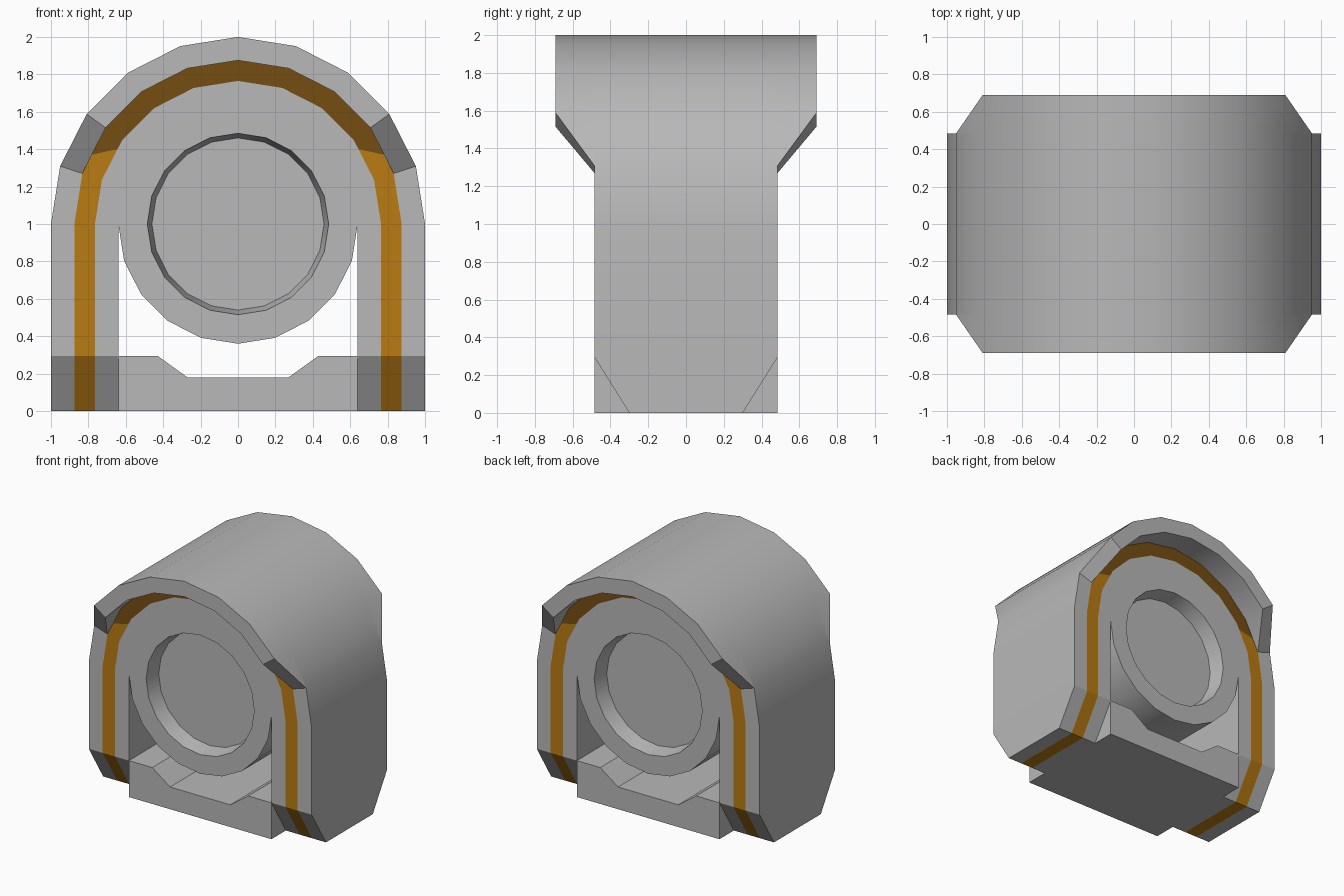
import bpy, bmesh, math

if "Cube" in bpy.data.objects:
    bpy.data.objects.remove(bpy.data.objects["Cube"])

D = 0.485          # half depth of the body
HOOD_D = 0.69      # half depth of the hood
CZ = 1.0           # height of the arch centre
STEP = math.radians(18)


def material(name, rgb):
    m = bpy.data.materials.new(name)
    m.diffuse_color = (*rgb, 1)
    m.use_nodes = True
    m.node_tree.nodes["Principled BSDF"].inputs["Base Color"].default_value = m.diffuse_color
    return m


GREY = material("grey", (0.48, 0.48, 0.48))
ORANGE = material("orange", (0.49, 0.20, 0.006))
DARK = material("dark_orange", (0.18, 0.075, 0.006))


def finish(name, bm, mats):
    bmesh.ops.remove_doubles(bm, verts=bm.verts, dist=1e-5)
    bmesh.ops.recalc_face_normals(bm, faces=bm.faces)
    me = bpy.data.meshes.new(name)
    bm.to_mesh(me)
    bm.free()
    for m in mats:
        me.materials.append(m)
    ob = bpy.data.objects.new(name, me)
    bpy.context.collection.objects.link(ob)
    bpy.ops.object.select_all(action='DESELECT')
    ob.select_set(True)
    bpy.context.view_layer.objects.active = ob
    bpy.ops.object.shade_smooth_by_angle(angle=math.radians(30))
    return ob


def polar(r, i):
    return r * math.cos(i * STEP), CZ + r * math.sin(i * STEP)


# Arch: nested horseshoe paths joined into bands, columns chamfered at the foot
def arch_path(r, split):
    a, b = polar(r, 1), polar(r, 2)
    mid = [p + (q - p) * split for p, q in zip(a, b)]
    half = [(r, 0, 0.30), (r, 0.295, D), (r, CZ, D), (*a, D), (*mid, D), (*b, D),
            (*polar(r, 3), D), (*polar(r, 4), D)]
    return half + [(0, CZ + r, D)] + [(-x, z, y) for x, z, y in reversed(half)]


bm = bmesh.new()
paths = [arch_path(0.64, 0.77), arch_path(0.765, 0.77),
         arch_path(0.875, 0.41), arch_path(1.0, 0.41)]
grid = [[[bm.verts.new((x, s * y, z)) for x, z, y in p] for p in paths] for s in (-1, 1)]
n = len(paths[0])
for i in range(n - 1):
    for k in range(3):
        for g in grid:
            f = bm.faces.new((g[k][i], g[k][i + 1], g[k + 1][i + 1], g[k + 1][i]))
            if k == 1:
                f.material_index = 2 if f.calc_center_median().z > 1.38 else 1
    for k in (0, 3):
        bm.faces.new((grid[0][k][i], grid[0][k][i + 1], grid[1][k][i + 1], grid[1][k][i]))
for i in (0, n - 1):                      # column undersides
    for k in range(3):
        f = bm.faces.new((grid[0][k][i], grid[0][k + 1][i], grid[1][k + 1][i], grid[1][k][i]))
        f.material_index = 1 if k == 1 else 0
finish("arch", bm, [GREY, ORANGE, DARK])

# Hoods: projecting rims over the front and back, tapering into the arch at both ends
for side, name in ((-1, "front_hood"), (1, "back_hood")):
    bm = bmesh.new()
    rows = []
    for i in range(1, 10):
        out = D if i in (1, 9) else HOOD_D
        rows.append([bm.verts.new((polar(r, i)[0], side * y, polar(r, i)[1]))
                     for r, y in ((0.875, D), (0.875, out), (1.0, out), (1.0, D))])
    # the end sections collapse onto the body face
    bmesh.ops.remove_doubles
    for a, b in zip(rows, rows[1:]):
        for j in range(4):
            bm.faces.new((a[j], a[(j + 1) % 4], b[(j + 1) % 4], b[j]))
    finish(name, bm, [GREY])

# Barrel: horizontal drum with a shallow tapered recess at each end
bm = bmesh.new()
rings = []
for r, y in ((0.46, -0.36), (0.485, -D), (0.64, -D), (0.64, D), (0.485, D), (0.46, 0.36)):
    rings.append([bm.verts.new((polar(r, i)[0], y, polar(r, i)[1])) for i in range(20)])
for a, b in zip(rings, rings[1:]):
    for i in range(20):
        j = (i + 1) % 20
        bm.faces.new((a[i], a[j], b[j], b[i]))
bm.faces.new(rings[0])
bm.faces.new(rings[-1])
finish("barrel", bm, [GREY])

# Base: block between the columns with a trough along its top
bm = bmesh.new()
half = [(0.64, 0), (0.64, 0.295), (0.43, 0.295), (0.27, 0.18)]
profile = half + [(-x, z) for x, z in reversed(half)]
ends = [[bm.verts.new((x, y, z)) for x, z in profile] for y in (-D, D)]
for e in ends:
    bm.faces.new(e)
for i in range(len(profile)):
    j = (i + 1) % len(profile)
    bm.faces.new((ends[0][i], ends[0][j], ends[1][j], ends[1][i]))
finish("base", bm, [GREY])
